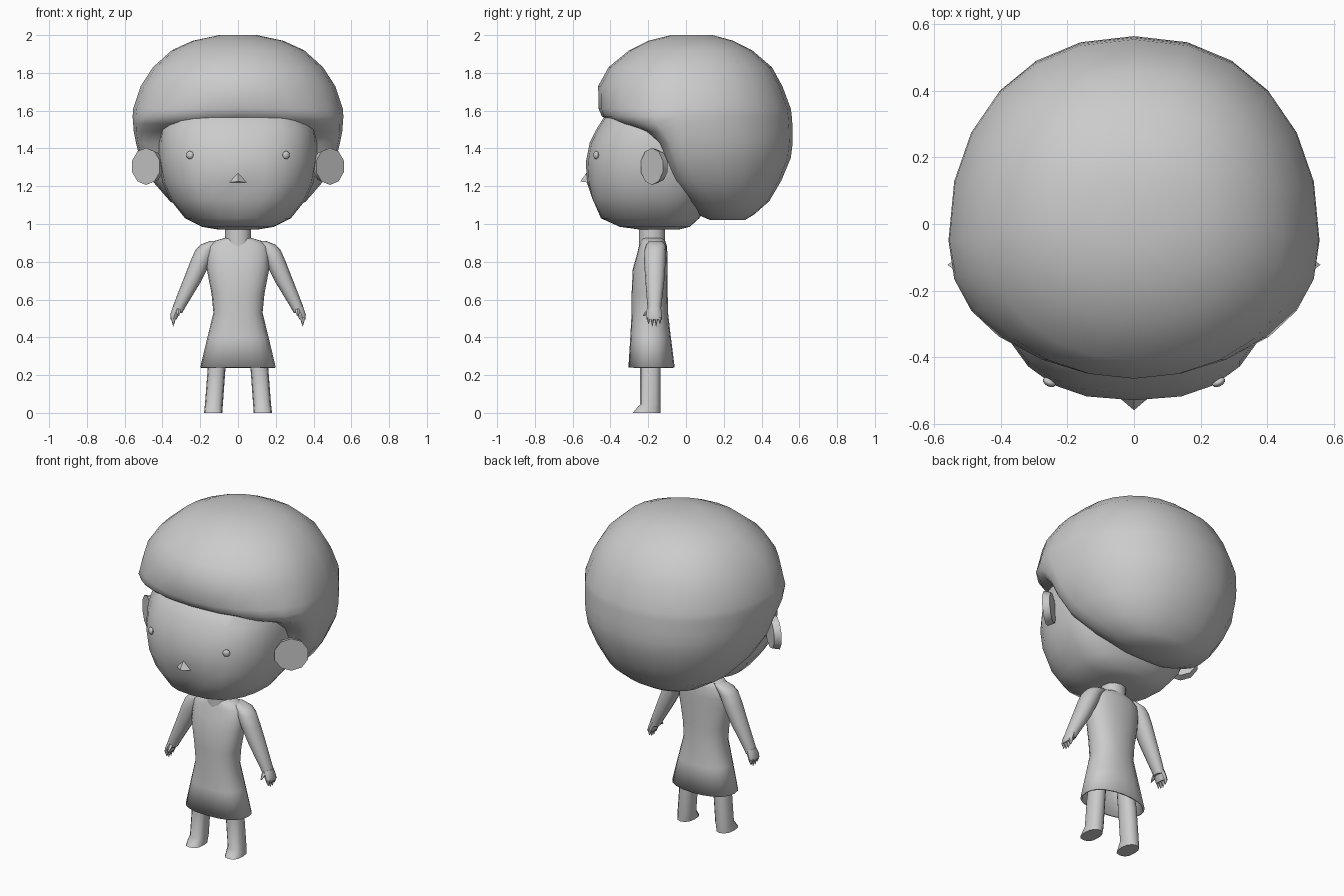
import bpy, bmesh, math
from mathutils import Matrix, Vector


def finish(name, bm, angle=40):
    bmesh.ops.recalc_face_normals(bm, faces=bm.faces)
    me = bpy.data.meshes.new(name)
    bm.to_mesh(me)
    bm.free()
    ob = bpy.data.objects.new(name, me)
    bpy.context.collection.objects.link(ob)
    bpy.ops.object.select_all(action='DESELECT')
    ob.select_set(True)
    bpy.context.view_layer.objects.active = ob
    if angle:
        bpy.ops.object.shade_smooth_by_angle(angle=math.radians(angle))
    return ob


def loft(name, rings, n=12, side=1, open_bottom=False, angle=40, dent=None):
    """Rings bottom to top: (z, centre x, half width, front y, back y, widest y, front squareness)."""
    bm = bmesh.new()
    loops = []
    for z, cx, hw, yf, yb, ym, p in rings:
        loop = []
        for i in range(n):
            a = 2 * math.pi * i / n
            s, c = math.sin(a), -math.cos(a)      # i = 0 is the front centre
            e = 2 / p if c < 0 else 2 / 2.2
            depth = (ym - yf) if c < 0 else (yb - ym)
            x = cx * side + hw * math.copysign(abs(s) ** e, s)
            y = ym + depth * math.copysign(abs(c) ** e, c)
            if dent and i == 0:
                y += dent.get(z, 0)
            loop.append(bm.verts.new((x, y, z)))
        loops.append(loop)
    for a, b in zip(loops, loops[1:]):
        for i in range(n):
            j = (i + 1) % n
            bm.faces.new((a[i], a[j], b[j], b[i]))
    if not open_bottom:
        bm.faces.new(loops[0][::-1])
    bm.faces.new(loops[-1])
    return finish(name, bm, angle)


def limb(rows, p=2.2):
    """Rows (z, x min, x max, front y, back y) turned into rings."""
    return [(z, (a + b) / 2, (b - a) / 2, yf, yb, (yf + yb) / 2, p)
            for z, a, b, yf, yb in rows]


# Head with a shallow mouth fold below the nose
head = [(0.97, 0.10, -0.24, -0.04), (0.985, 0.19, -0.35, 0.02), (1.03, 0.28, -0.45, 0.07),
        (1.13, 0.36, -0.505, 0.14), (1.22, 0.40, -0.525, 0.18), (1.33, 0.42, -0.53, 0.20),
        (1.43, 0.42, -0.51, 0.20), (1.50, 0.41, -0.475, 0.20), (1.62, 0.37, -0.40, 0.20)]
loft("head", [(z, 0, w, f, b, -0.11, 2.5) for z, w, f, b in head], 24,
     angle=60, dent={1.13: 0.05})

# Hair: low rings start behind the ears, upper rings reach over the forehead
hair = [(1.02, 0.15, 0.13, 0.31, 0.22, 2), (1.05, 0.24, 0.06, 0.36, 0.20, 2.5),
        (1.12, 0.36, -0.01, 0.44, 0.14, 3), (1.23, 0.455, -0.095, 0.505, 0.05, 3),
        (1.35, 0.52, -0.125, 0.555, 0.0, 3.5), (1.43, 0.54, -0.16, 0.565, -0.02, 3.5),
        (1.49, 0.552, -0.24, 0.565, -0.04, 3), (1.53, 0.555, -0.37, 0.563, -0.05, 2.5),
        (1.57, 0.558, -0.445, 0.56, -0.05, 2.2), (1.61, 0.555, -0.463, 0.555, -0.05, 2),
        (1.73, 0.515, -0.465, 0.51, -0.05, 2), (1.83, 0.45, -0.41, 0.455, -0.03, 2),
        (1.92, 0.35, -0.30, 0.35, 0.0, 2), (1.97, 0.24, -0.20, 0.25, 0.02, 2),
        (2.0, 0.10, -0.08, 0.14, 0.03, 2)]
loft("hair", [(z, 0, w, f, b, m, p) for z, w, f, b, m, p in hair], 24, angle=80)

# Nose
bm = bmesh.new()
v = [bm.verts.new(c) for c in ((0, -0.52, 1.28), (-0.045, -0.522, 1.22),
                               (0.045, -0.522, 1.22), (0, -0.56, 1.225))]
for f in ((0, 1, 3), (0, 3, 2), (1, 2, 3), (0, 2, 1)):
    bm.faces.new([v[i] for i in f])
finish("nose", bm, 0)

# Neck
loft("neck", limb([(0.86, -0.07, 0.07, -0.25, -0.11), (1.02, -0.07, 0.07, -0.25, -0.11)]), 12)

# Dress, hollow at the hem
dress = loft("dress", limb([
    (0.24, -0.20, 0.20, -0.305, -0.06), (0.40, -0.162, 0.162, -0.295, -0.08),
    (0.53, -0.13, 0.13, -0.288, -0.095), (0.63, -0.14, 0.14, -0.288, -0.097),
    (0.76, -0.165, 0.165, -0.282, -0.098), (0.82, -0.165, 0.165, -0.265, -0.098),
    (0.88, -0.16, 0.16, -0.25, -0.10), (0.91, -0.125, 0.125, -0.24, -0.11),
    (0.925, -0.075, 0.075, -0.235, -0.12)], 2.4), 20, open_bottom=True)
mod = dress.modifiers.new("thickness", 'SOLIDIFY')
mod.thickness = 0.01

for side, tag in ((1, "left"), (-1, "right")):
    # Ear: thin disc turned half forward
    bm = bmesh.new()
    normal = Vector((0.62 * side, -0.78, 0))
    m = Matrix.Translation((0.475 * side, -0.165, 1.305)) @ normal.to_track_quat('Z', 'Y').to_matrix().to_4x4()
    bmesh.ops.create_cone(bm, cap_ends=True, segments=10, radius1=0.088, radius2=0.098,
                          depth=0.04, matrix=m)
    finish(tag + "_ear", bm)

    # Eye: flattened bead
    bm = bmesh.new()
    bmesh.ops.create_uvsphere(bm, u_segments=12, v_segments=8, radius=0.021,
                              matrix=Matrix.Translation((0.255 * side, -0.476, 1.365))
                              @ Matrix.Rotation(0.5 * side, 4, 'Z')
                              @ Matrix.Diagonal((1, 0.6, 1, 1)))
    finish(tag + "_eye", bm)

    # Arm
    loft(tag + "_arm", limb([
        (0.53, 0.295, 0.35, -0.20, -0.135), (0.57, 0.272, 0.343, -0.205, -0.13),
        (0.70, 0.193, 0.292, -0.215, -0.115), (0.80, 0.145, 0.253, -0.222, -0.108),
        (0.86, 0.12, 0.227, -0.22, -0.108), (0.89, 0.10, 0.20, -0.21, -0.11),
        (0.91, 0.08, 0.15, -0.195, -0.125)]), 12, side, angle=60)

    # Hand, fingers and thumb
    loft(tag + "_hand", limb([
        (0.495, 0.325, 0.358, -0.208, -0.128), (0.52, 0.312, 0.36, -0.212, -0.127),
        (0.56, 0.29, 0.347, -0.20, -0.133)]), 10, side)
    for k in range(4):
        y = -0.198 + 0.02 * k
        tip = 0.458 if k in (1, 2) else 0.47
        loft(f"{tag}_finger_{k + 1}", limb([
            (tip, 0.341, 0.344, y - 0.001, y + 0.001),
            (0.505, 0.325, 0.358, y - 0.011, y + 0.011)]), 6, side)
    loft(tag + "_thumb", limb([(0.512, 0.312, 0.318, -0.23, -0.222),
                               (0.535, 0.303, 0.328, -0.218, -0.18),
                               (0.555, 0.302, 0.33, -0.20, -0.16)]), 6, side)

    # Leg with a small toe
    loft(tag + "_leg", limb([
        (0.0, 0.083, 0.18, -0.28, -0.135), (0.02, 0.082, 0.178, -0.265, -0.135),
        (0.045, 0.08, 0.175, -0.243, -0.135), (0.24, 0.066, 0.16, -0.243, -0.135),
        (0.45, 0.05, 0.12, -0.24, -0.14)], 2.6), 12, side)
